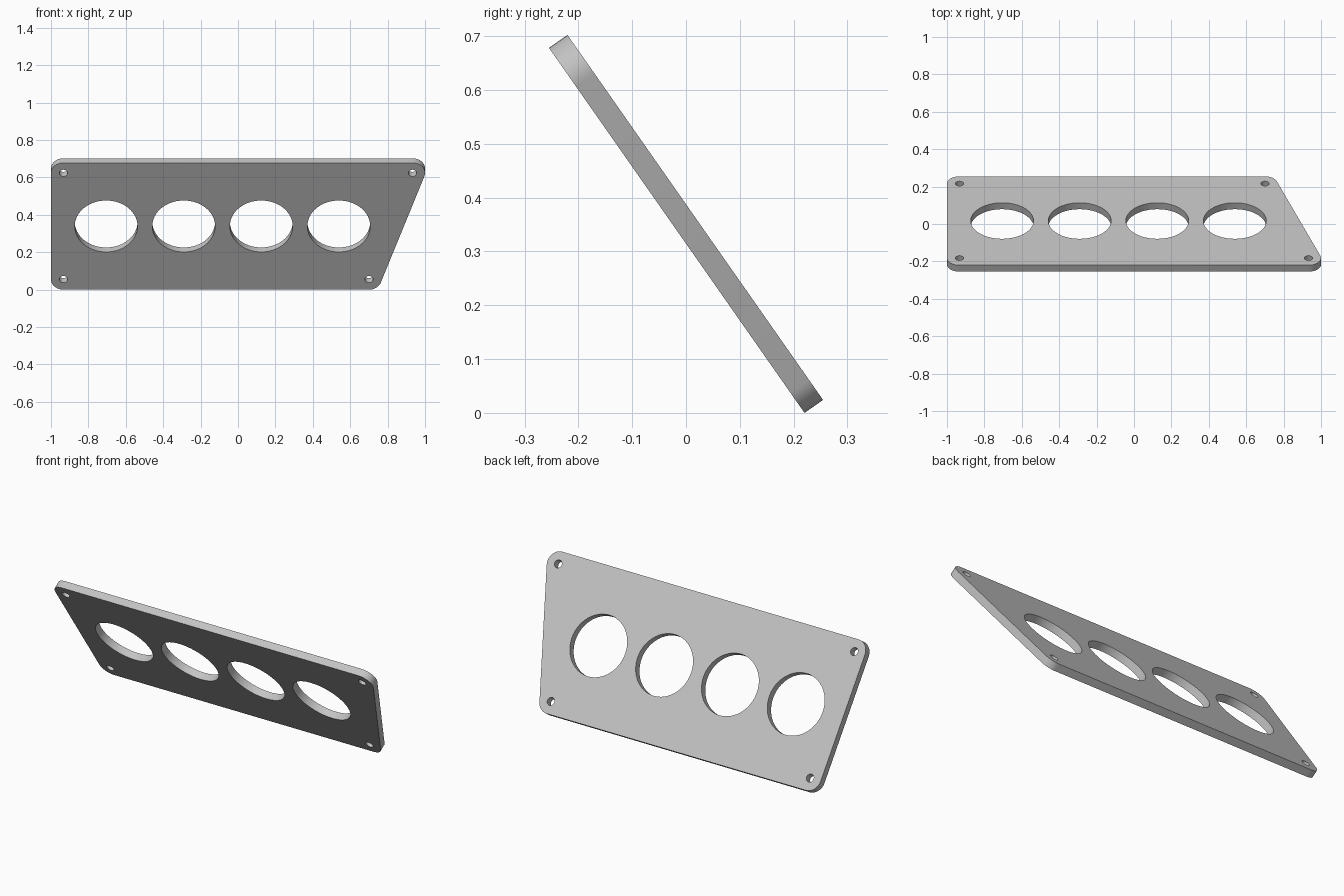
import bpy, bmesh, math
from mathutils import Matrix

if "Cube" in bpy.data.objects:
    bpy.data.objects.remove(bpy.data.objects["Cube"])

THICK = 0.042
HALF_H = 0.414          # half of the plate's slanted height
R = 0.067               # corner radius
V = HALF_H - R          # corner hole offset along the slope
TILT = math.radians(125)

grey = bpy.data.materials.new("grey")
grey.diffuse_color = (0.55, 0.55, 0.55, 1)
grey.use_nodes = True
grey.node_tree.nodes["Principled BSDF"].inputs["Base Color"].default_value = grey.diffuse_color


def arc(cx, cy, r, a0, a1, n):
    return [(cx + r * math.cos(a0 + (a1 - a0) * i / n),
             cy + r * math.sin(a0 + (a1 - a0) * i / n)) for i in range(n + 1)]


# Rounded outline: corner centres, counter-clockwise
corners = [(-0.933, -V), (0.70, -V), (0.933, V), (-0.933, V)]
slant = math.atan2(-(0.933 - 0.70), 2 * V)
angles = [(-math.pi, -math.pi / 2), (-math.pi / 2, slant),
          (slant, math.pi / 2), (math.pi / 2, math.pi)]
outline = []
for (cx, cy), (a0, a1) in zip(corners, angles):
    outline += arc(cx, cy, R, a0, a1, 12)

# Four gauge openings and a screw hole in each corner
loops = [outline]
for i in range(4):
    loops.append(arc(-0.705 + 0.4147 * i, 0, 0.168, 0, 2 * math.pi, 64)[:-1])
for cx, cy in corners:
    loops.append(arc(cx, cy, 0.022, 0, 2 * math.pi, 24)[:-1])

# Filled profile, extruded to the plate thickness
curve = bpy.data.curves.new("plate_profile", "CURVE")
curve.dimensions = "2D"
curve.fill_mode = "BOTH"
curve.extrude = THICK / 2
for pts in loops:
    sp = curve.splines.new("POLY")
    sp.points.add(len(pts) - 1)
    for p, (x, y) in zip(sp.points, pts):
        p.co = (x, y, 0, 1)
    sp.use_cyclic_u = True
helper = bpy.data.objects.new("plate_profile", curve)
bpy.context.collection.objects.link(helper)
bpy.context.view_layer.update()
mesh = bpy.data.meshes.new_from_object(
    helper.evaluated_get(bpy.context.evaluated_depsgraph_get()))
bpy.data.objects.remove(helper)

# Weld, tilt and rest on the floor
bm = bmesh.new()
bm.from_mesh(mesh)
bmesh.ops.remove_doubles(bm, verts=bm.verts, dist=1e-5)
bmesh.ops.recalc_face_normals(bm, faces=bm.faces)
bm.transform(Matrix.Rotation(TILT, 4, "X"))
low = min(v.co.z for v in bm.verts)
bm.transform(Matrix.Translation((0, 0, -low)))
bm.to_mesh(mesh)
bm.free()

plate = bpy.data.objects.new("gauge_plate", mesh)
bpy.context.collection.objects.link(plate)
mesh.materials.clear()
mesh.materials.append(grey)
bpy.context.view_layer.objects.active = plate
plate.select_set(True)
bpy.ops.object.shade_smooth_by_angle(angle=math.radians(30))
